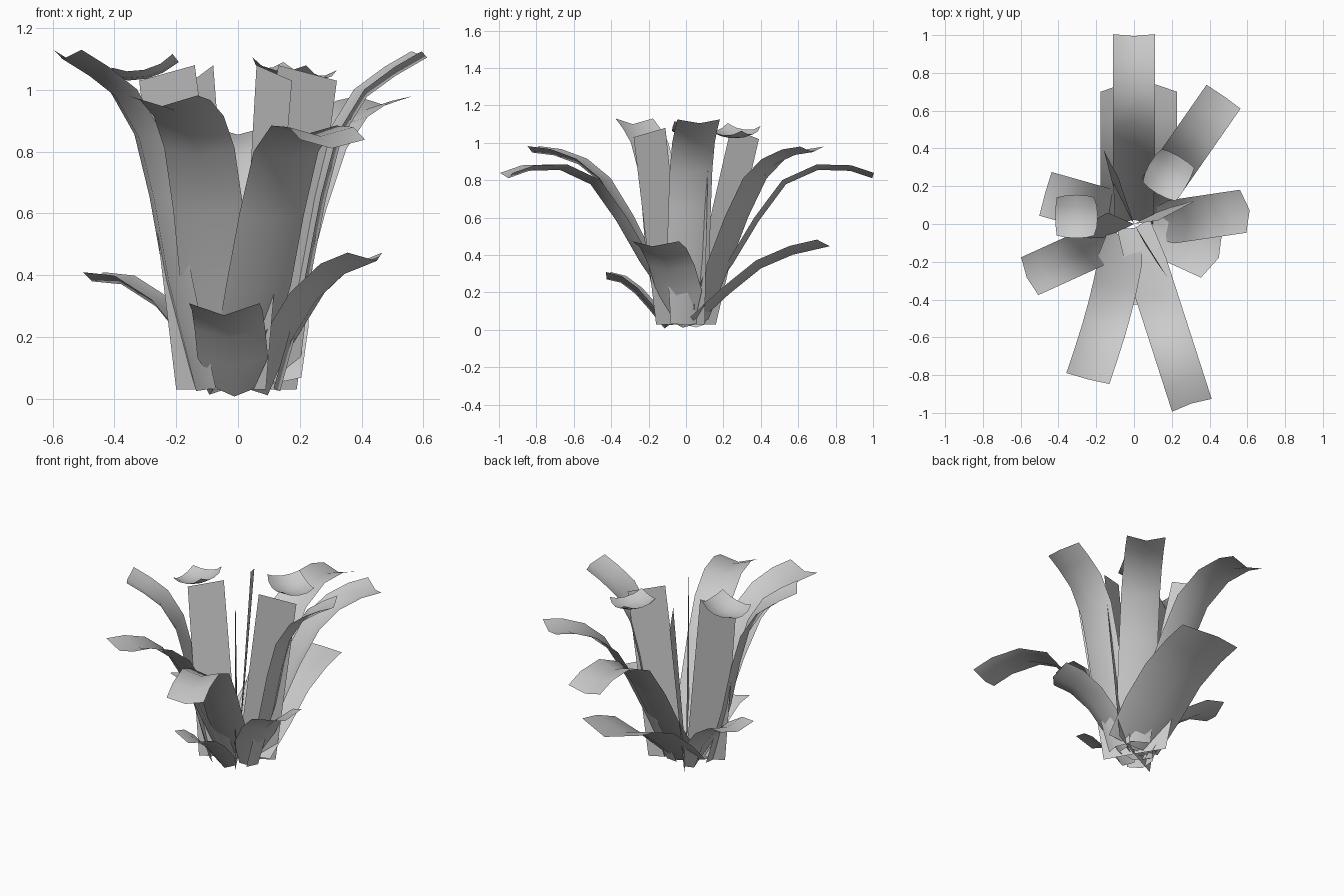
import bpy, bmesh, math
from mathutils import Vector, Matrix

if "Cube" in bpy.data.objects:
    bpy.data.objects.remove(bpy.data.objects["Cube"])


def finish(name, bm, smooth=True):
    bmesh.ops.recalc_face_normals(bm, faces=bm.faces)
    me = bpy.data.meshes.new(name)
    bm.to_mesh(me)
    bm.free()
    for p in me.polygons:
        p.use_smooth = smooth
    ob = bpy.data.objects.new(name, me)
    bpy.context.collection.objects.link(ob)
    return ob


def grid_faces(bm, rows):
    for a, b in zip(rows, rows[1:]):
        for i in range(len(a) - 1):
            bm.faces.new((a[i], a[i + 1], b[i + 1], b[i]))


def leaf(name, start, tip, profile, width, base_width, cup=0.03, bend=0.0, point=0.0):
    """Creased strip; profile holds (fraction of the way out, height)."""
    a, b = Vector(start), Vector(tip)
    out = (b - a).normalized()
    side = Vector((out.y, -out.x, 0))
    pts = [Vector((*(a + (b - a) * t), z)) + side * bend * math.sin(math.pi * t)
           for t, z in profile]
    bm = bmesh.new()
    rows = []
    for i, p in enumerate(pts):
        last = i == len(pts) - 1
        tan = (pts[min(i + 1, len(pts) - 1)] - pts[max(i - 1, 0)]).normalized()
        up = side.cross(tan)
        w = (base_width if i == 0 else width) / 2
        rows.append([bm.verts.new(p + side * w * s + up * cup * (abs(s) - 0.5)
                                  + tan * (point * (0.5 - abs(s)) if last else 0))
                     for s in (-1, 0, 1)])
    grid_faces(bm, rows)
    return finish(name, bm)


# Tall arching leaves
arch = [(0, 0.05), (0.23, 0.36), (0.37, 0.59), (0.52, 0.79), (0.7, 0.87), (0.88, 0.865), (1, 0.825)]
tall = [(0, 0.05), (0.18, 0.35), (0.34, 0.6), (0.5, 0.8), (0.66, 0.9), (0.84, 0.95), (1, 0.965)]
high = [(0, 0.03), (0.2, 0.38), (0.31, 0.65), (0.42, 0.85), (0.6, 0.99), (0.8, 1.06), (1, 1.115)]
leaf("back_leaf", (0, 0.01), (0, 1.0), arch, 0.22, 0.2)
leaf("front_right_leaf", (0.0, -0.01), (0.305, -0.955), arch, 0.22, 0.18)
leaf("front_left_leaf", (-0.05, -0.06), (-0.245, -0.82), tall, 0.235, 0.18, 0.035, -0.02, 0.0)
leaf("back_right_leaf", (0.06, 0.08), (0.475, 0.675), tall, 0.22, 0.18)
leaf("right_leaf", (0.12, 0.0), (0.595, 0.07), high, 0.23, 0.16, 0.035, 0, 0.02)
leaf("left_leaf", (-0.12, -0.08), (-0.56, -0.28), high, 0.22, 0.16, 0.035, 0, 0.0)

# Short drooping leaves
low = [(0, 0.02), (0.2, 0.19), (0.45, 0.31), (0.75, 0.385), (1, 0.395)]
rise = [(0, 0.02), (0.22, 0.2), (0.45, 0.33), (0.72, 0.42), (1, 0.46)]
leaf("low_left_leaf", (-0.08, 0.05), (-0.47, 0.16), low, 0.24, 0.1)
leaf("low_right_leaf", (0.08, -0.01), (0.43, -0.17), rise, 0.27, 0.1, 0.04, 0, 0.03)
leaf("low_back_leaf", (0.025, 0.04), (0.025, 0.735),
     [(0, 0.05), (0.25, 0.21), (0.5, 0.35), (0.75, 0.425), (1, 0.465)], 0.405, 0.36, 0.05, 0, 0.06)
leaf("low_front_leaf", (-0.01, -0.1), (-0.045, -0.42),
     [(0, 0.02), (0.25, 0.12), (0.5, 0.21), (0.75, 0.27), (1, 0.29)], 0.23, 0.12, 0.04)


# Flat stem cards fanning out from the centre along two crossed planes
def card(name, bottom, top, z_in, z_out):
    bm = bmesh.new()
    (b0, b1), (t0, t1) = bottom, top
    q = [(*b0, 0.03), (*b1, 0.03), (*t1, z_out), (*t0, z_in)]
    bm.faces.new([bm.verts.new(p) for p in q])
    return finish(name, bm, False)


card("stem_card_left", ((0, 0), (-0.2, -0.1)), ((-0.14, 0.06), (-0.32, -0.04)), 1.08, 1.03)
card("stem_card_right", ((0, 0), (0.19, 0.1)), ((0.13, 0.02), (0.32, 0.12)), 1.08, 1.03)
card("stem_card_back", ((0, 0), (-0.1, 0.16)), ((-0.08, 0.24), (-0.16, 0.39)), 1.08, 1.02)
card("stem_card_front", ((0, 0), (0.09, -0.16)), ((0.06, -0.11), (0.175, -0.28)), 1.08, 1.03)


# Shallow rounded-square cups
def flower(name, centre, turn, tilt_axis, tilt):
    m = (Matrix.Translation(centre) @ Matrix.Rotation(tilt, 4, tilt_axis)
         @ Matrix.Rotation(turn, 4, 'Z'))
    bm = bmesh.new()
    steps = [-1, -0.5, 0, 0.5, 1]
    rows = []
    for v in steps:
        row = []
        for u in steps:
            k = 0.115 * (1 - 0.12 * u * u * v * v)
            row.append(bm.verts.new(m @ Vector((u * k, v * k, 0.03 * (u * u + v * v) - 0.035))))
        rows.append(row)
    grid_faces(bm, rows)
    return finish(name, bm)


flower("left_flower", (-0.305, 0.04, 1.07), 0, Vector((0, 1, 0)), -0.22)
flower("right_flower", (0.18, 0.26, 1.06), math.radians(-30), Vector((0, 1, 0)), 0.15)
